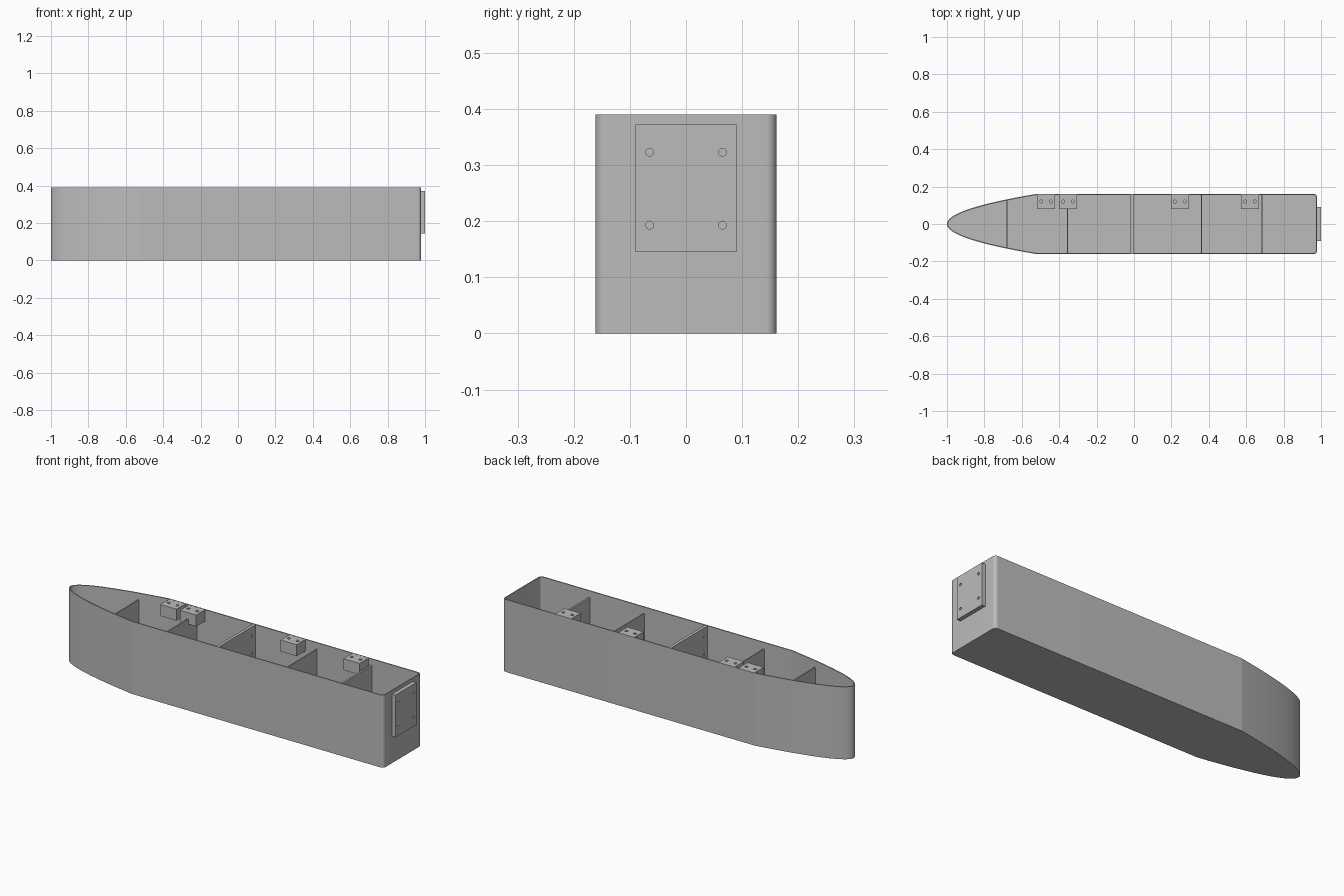
import bpy, bmesh, math
from mathutils import Matrix, Vector

cube = bpy.data.objects.get("Cube")
if cube:
    bpy.data.objects.remove(cube)

GREY = (0.5, 0.5, 0.5, 1)
grey = bpy.data.materials.new("plain grey")
grey.use_nodes = True
grey.diffuse_color = GREY
grey.node_tree.nodes["Principled BSDF"].inputs["Base Color"].default_value = GREY

HALF, TOP, STERN, SHOULDER = 0.161, 0.39, 0.979, -0.52
WALL = 0.006


def add_object(name, bm):
    bmesh.ops.recalc_face_normals(bm, faces=bm.faces)
    mesh = bpy.data.meshes.new(name)
    bm.to_mesh(mesh)
    bm.free()
    obj = bpy.data.objects.new(name, mesh)
    bpy.context.collection.objects.link(obj)
    mesh.materials.append(grey)
    return obj


def bake(obj):
    graph = bpy.context.evaluated_depsgraph_get()
    mesh = bpy.data.meshes.new_from_object(obj.evaluated_get(graph))
    obj.modifiers.clear()
    obj.data = mesh


def box(name, low, high):
    bm = bmesh.new()
    bmesh.ops.create_cube(bm, size=1)
    low, high = Vector(low), Vector(high)
    bmesh.ops.scale(bm, vec=high - low, verts=bm.verts)
    bmesh.ops.translate(bm, vec=(low + high) / 2, verts=bm.verts)
    return add_object(name, bm)


def drill(obj, centres, axis, radius, depth):
    """Cut round holes along one axis, each centred on a given point."""
    bm = bmesh.new()
    turn = Matrix.Rotation(math.pi / 2, 4, "Y") if axis == "X" else Matrix()
    for c in centres:
        bmesh.ops.create_cone(bm, cap_ends=True, segments=24, radius1=radius,
                              radius2=radius, depth=depth,
                              matrix=Matrix.Translation(c) @ turn)
    cutter = add_object("hole_cutter", bm)
    cutter.hide_render = True
    mod = obj.modifiers.new("holes", "BOOLEAN")
    mod.operation = "DIFFERENCE"
    mod.solver = "EXACT"
    mod.object = cutter
    bake(obj)
    bpy.data.objects.remove(cutter)


def smooth(obj, angle):
    bpy.ops.object.select_all(action="DESELECT")
    obj.select_set(True)
    bpy.context.view_layer.objects.active = obj
    bpy.ops.object.shade_smooth_by_angle(angle=math.radians(angle))


def half_width(x):
    t = min(1, (x + 1) / (SHOULDER + 1))
    return HALF * math.sqrt(t)


# Hull: parabolic bow, straight sides, rounded stern corners, open top
side = []
STEPS, CORNER, RADIUS = 40, 12, 0.018
for i in range(STEPS + 1):
    u = i / STEPS
    side.append((-1 + (SHOULDER + 1) * u * u, HALF * u))
for i in range(CORNER + 1):
    a = math.pi / 2 * (1 - i / CORNER)
    side.append((STERN - RADIUS + RADIUS * math.cos(a),
                 HALF - RADIUS + RADIUS * math.sin(a)))
outline = side + [(x, -y) for x, y in reversed(side[1:])]

bm = bmesh.new()
low = [bm.verts.new((x, y, 0)) for x, y in outline]
high = [bm.verts.new((x, y, TOP)) for x, y in outline]
bm.faces.new(low)
for i in range(len(low)):
    j = (i + 1) % len(low)
    bm.faces.new((low[i], low[j], high[j], high[i]))
# Orient the open shell outward so the wall thickens inward
bmesh.ops.recalc_face_normals(bm, faces=bm.faces)
bm.faces.ensure_lookup_table()
flip = bm.faces[0].normal.z > 0
hull = add_object("hull", bm)
if hull.data.polygons[0].normal.z > 0:
    hull.data.flip_normals()
shell = hull.modifiers.new("wall", "SOLIDIFY")
shell.thickness = WALL
shell.offset = -1
shell.use_even_offset = True
bake(hull)
smooth(hull, 8.5)

# Bulkheads: name, centre, thickness, top
bulkheads = [("bow_bulkhead", -0.68, 0.006, 0.355),
             ("forward_bulkhead", -0.355, 0.006, 0.355),
             ("middle_bulkhead", -0.012, 0.016, 0.389),
             ("aft_bulkhead", 0.36, 0.006, 0.355),
             ("stern_bulkhead", 0.685, 0.01, 0.355)]
for name, x, thick, top in bulkheads:
    w = half_width(x - thick / 2) - WALL / 2
    wall = box(name, (x - thick / 2, -w, WALL / 2), (x + thick / 2, w, top))
    if name == "middle_bulkhead":
        drill(wall, [(x, s * 0.125, z) for s in (-1, 1) for z in (0.245, 0.34)],
              "X", 0.006, 0.1)

# Mounting blocks along the left wall, each with two screw holes
for n, x in enumerate((-0.47, -0.353, 0.245, 0.62)):
    block = box(f"mounting_block_{n + 1}", (x - 0.048, 0.08, 0.328),
                (x + 0.048, HALF - WALL / 2, TOP - 0.0005))
    drill(block, [(x + s * 0.026, 0.12, TOP) for s in (-1, 1)], "Z", 0.008, 0.07)

# Stern mounting plate with four screw holes
plate = box("stern_plate", (STERN - 0.002, -0.09, 0.145), (1, 0.09, 0.372))
drill(plate, [(1, s * 0.065, z) for s in (-1, 1) for z in (0.193, 0.323)],
      "X", 0.007, 0.036)
